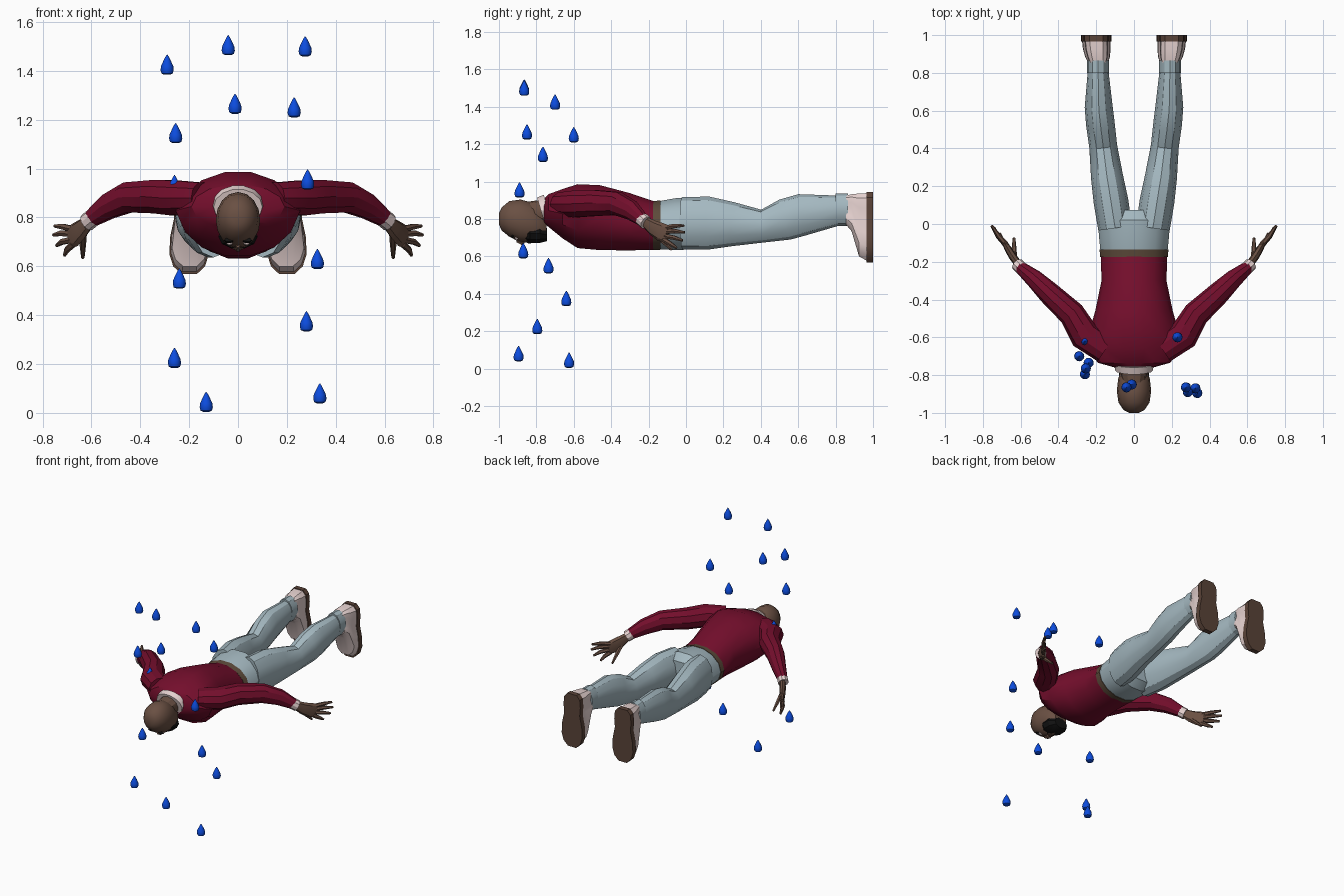
import bpy, bmesh, math
from mathutils import Vector


def material(name, r, g, b):
    m = bpy.data.materials.new(name)
    lin = [((c / 255 + 0.055) / 1.055) ** 2.4 if c > 10 else c / 255 / 12.92 for c in (r, g, b)]
    m.diffuse_color = (*lin, 1)
    return m


MAROON = material("maroon_knit", 116, 14, 44)
PANTS = material("pale_blue_cloth", 164, 184, 192)
SKIN = material("brown_skin", 106, 80, 67)
SOLE = material("dark_brown_rubber", 90, 67, 56)
BELT = material("belt_brown", 92, 74, 58)
SHOE = material("pinkish_white", 230, 210, 208)
BLACK = material("black_hair", 18, 18, 18)
BLUE = material("water_blue", 12, 76, 222)


def skin(name, rings, mat, angle=30):
    """Join equal-sized rings of points into a closed, capped skin."""
    bm = bmesh.new()
    loops = [[bm.verts.new(p) for p in ring] for ring in rings]
    n = len(loops[0])
    for a, b in zip(loops, loops[1:]):
        for i in range(n):
            j = (i + 1) % n
            bm.faces.new((a[i], a[j], b[j], b[i]))
    bm.faces.new(loops[0])
    bm.faces.new(loops[-1])
    bmesh.ops.recalc_face_normals(bm, faces=bm.faces)
    me = bpy.data.meshes.new(name)
    bm.to_mesh(me)
    bm.free()
    me.materials.append(mat)
    ob = bpy.data.objects.new(name, me)
    bpy.context.collection.objects.link(ob)
    bpy.ops.object.select_all(action='DESELECT')
    ob.select_set(True)
    bpy.context.view_layer.objects.active = ob
    bpy.ops.object.shade_smooth_by_angle(angle=math.radians(angle))
    return ob


def tube(name, path, mat, side=1, n=12, angle=30):
    """Elliptical tube through (x, y, z, half width, half height) stations."""
    pts = [Vector((p[0] * side, p[1], p[2])) for p in path]
    rings = []
    for i, p in enumerate(pts):
        t = (pts[min(i + 1, len(pts) - 1)] - pts[max(i - 1, 0)]).normalized()
        s = t.cross(Vector((0, 0, 1))).normalized()
        u = s.cross(t)
        rw, rh = path[i][3:]
        rings.append([p + s * rw * math.cos(2 * math.pi * k / n) + u * rh * math.sin(2 * math.pi * k / n)
                      for k in range(n)])
    return skin(name, rings, mat, angle)


def body(name, stations, mat, n=14, angle=30):
    """Upright ellipses along y: (y, centre z, half width, half height)."""
    rings = [[(rx * math.cos(2 * math.pi * k / n), y, z + rz * math.sin(2 * math.pi * k / n))
              for k in range(n)] for y, z, rx, rz in stations]
    return skin(name, rings, mat, angle)


# Torso, belt and hips
body("sweater_torso", [(-.76, .842, .10, .068), (-.735, .845, .19, .09), (-.66, .828, .255, .135),
                       (-.58, .815, .24, .175), (-.46, .807, .205, .178), (-.3, .785, .172, .157),
                       (-.16, .763, .176, .131)], MAROON)
body("belt", [(-.176, .765, .18, .133), (-.136, .767, .182, .136)], BELT)
body("hips", [(-.14, .767, .178, .132), (-.06, .772, .186, .142), (.02, .776, .19, .143),
              (.075, .776, .16, .10)], PANTS)

# Head, neck, collar and beard
body("head", [(-1.0, .80, .025, .03), (-.985, .80, .055, .062), (-.945, .80, .082, .095),
              (-.885, .79, .091, .114), (-.82, .778, .084, .108), (-.77, .762, .068, .082),
              (-.745, .75, .045, .055)], SKIN, 16, 40)
tube("neck", [(0, -.86, .815, .06, .075), (0, -.72, .85, .075, .06)], SKIN)
tube("collar", [(0, -.775, .842, .100, .077), (0, -.738, .853, .106, .082)], SHOE, n=14)
body("beard", [(-.862, .722, .058, .044), (-.835, .722, .081, .052), (-.78, .722, .08, .052),
               (-.742, .716, .05, .036)], BLACK, 10)
tube("mouth", [(0, -.845, .674, .024, .006), (0, -.83, .672, .024, .006)], SKIN, n=6)
tube("nose", [(0, -.905, .684, .008, .01), (0, -.875, .672, .014, .014), (0, -.866, .678, .012, .008)], SKIN, n=6)
for s, label in ((-1, "left"), (1, "right")):
    tube(label + "_eye", [(.035, -.915, .697, .013, .008), (.035, -.9, .692, .013, .008)], SHOE, s, 8)
    tube(label + "_eyebrow", [(.037, -.933, .708, .02, .009), (.037, -.924, .703, .02, .009)], BLACK, s, 6)

# Half width of the shoe outline at heights from heel to toe
OUTLINE = [(.943, .035), (.915, .058), (.86, .063), (.80, .058), (.72, .074), (.65, .077), (.60, .062), (.568, .03)]


def shoe_ring(y, x, top, bottom, width):
    def half(sgn):
        return [(x + sgn * w * width, y, bottom + (z - .568) / .375 * (top - bottom)) for z, w in OUTLINE]
    return half(1) + half(-1)[::-1]


for s, label in ((-1, "left"), (1, "right")):
    # Sleeve and wrist cuff
    tube(label + "_sleeve", [(.15, -.665, .88, .075, .065), (.262, -.59, .88, .08, .075),
                             (.33, -.475, .885, .07, .072), (.45, -.365, .882, .06, .065),
                             (.53, -.288, .845, .048, .054), (.608, -.225, .79, .032, .035)], MAROON, s, 10)
    tube(label + "_wrist_cuff", [(.59, -.24, .802, .035, .038), (.618, -.214, .78, .035, .038)], SHOE, s, 10)

    # Hand with spread fingers
    tube(label + "_palm", [(.60, -.23, .793, .02, .026), (.64, -.175, .752, .021, .042),
                           (.665, -.135, .73, .019, .05), (.685, -.10, .72, .014, .046)], SKIN, s, 8)
    fingers = [((.675, -.11, .752), (.715, -.065, .762), (.75, -.012, .765)),
               ((.68, -.105, .732), (.722, -.06, .735), (.755, -.008, .728)),
               ((.68, -.11, .708), (.72, -.065, .70), (.742, -.018, .685)),
               ((.675, -.12, .69), (.70, -.085, .668), (.71, -.05, .645)),
               ((.632, -.185, .735), (.635, -.13, .685), (.635, -.075, .635))]
    for i, joints in enumerate(fingers):
        path = [(*j, r, r) for j, r in zip(joints, (.014, .013, .007))]
        tube(f"{label}_{'thumb' if i == 4 else 'finger_%d' % (i + 1)}", path, SKIN, s, 6)

    # Trouser leg and rolled hem
    tube(label + "_trouser_leg", [(.10, -.02, .776, .09, .14), (.122, .12, .778, .092, .142),
                                  (.143, .25, .772, .085, .118), (.163, .41, .762, .074, .088),
                                  (.178, .53, .797, .076, .111), (.187, .62, .822, .074, .112),
                                  (.19, .81, .845, .055, .081)], PANTS, s, 12)
    tube(label + "_trouser_hem", [(.19, .80, .85, .058, .087), (.19, .865, .85, .058, .087)], PANTS, s, 12)

    # Shoe upper and sole, toes pointing down
    skin(label + "_shoe", [shoe_ring(.855, .19 * s, .925, .77, .7), shoe_ring(.885, .193 * s, .932, .735, .85),
                           shoe_ring(.925, .197 * s, .936, .60, .95), shoe_ring(.97, .2 * s, .938, .575, .98)], SHOE)
    skin(label + "_shoe_sole", [shoe_ring(.965, .2 * s, .943, .568, 1.05),
                                shoe_ring(1.0, .2 * s, .943, .568, 1.05)], SOLE)

# Falling water drops
DROPS = [(-.29, -.70, 1.425), (-.04, -.865, 1.505), (.275, -.865, 1.50), (-.012, -.85, 1.265), (.23, -.6, 1.25),
         (-.255, -.765, 1.145), (-.26, -.62, .932), (.285, -.89, .955), (.325, -.87, .63), (-.24, -.735, .55),
         (.28, -.64, .375), (-.26, -.795, .225), (-.13, -.625, .045), (.335, -.895, .08)]
PROFILE = [(.012, -.041), (.023, -.036), (.027, -.022), (.025, -.006), (.016, .014), (.007, .032), (.001, .041)]
for i, (x, y, z) in enumerate(DROPS):
    rings = [[(x + r * math.cos(k * math.pi / 6), y + r * math.sin(k * math.pi / 6), z + h)
              for k in range(12)] for r, h in PROFILE]
    skin(f"water_drop_{i + 1}", rings, BLUE, 45)
